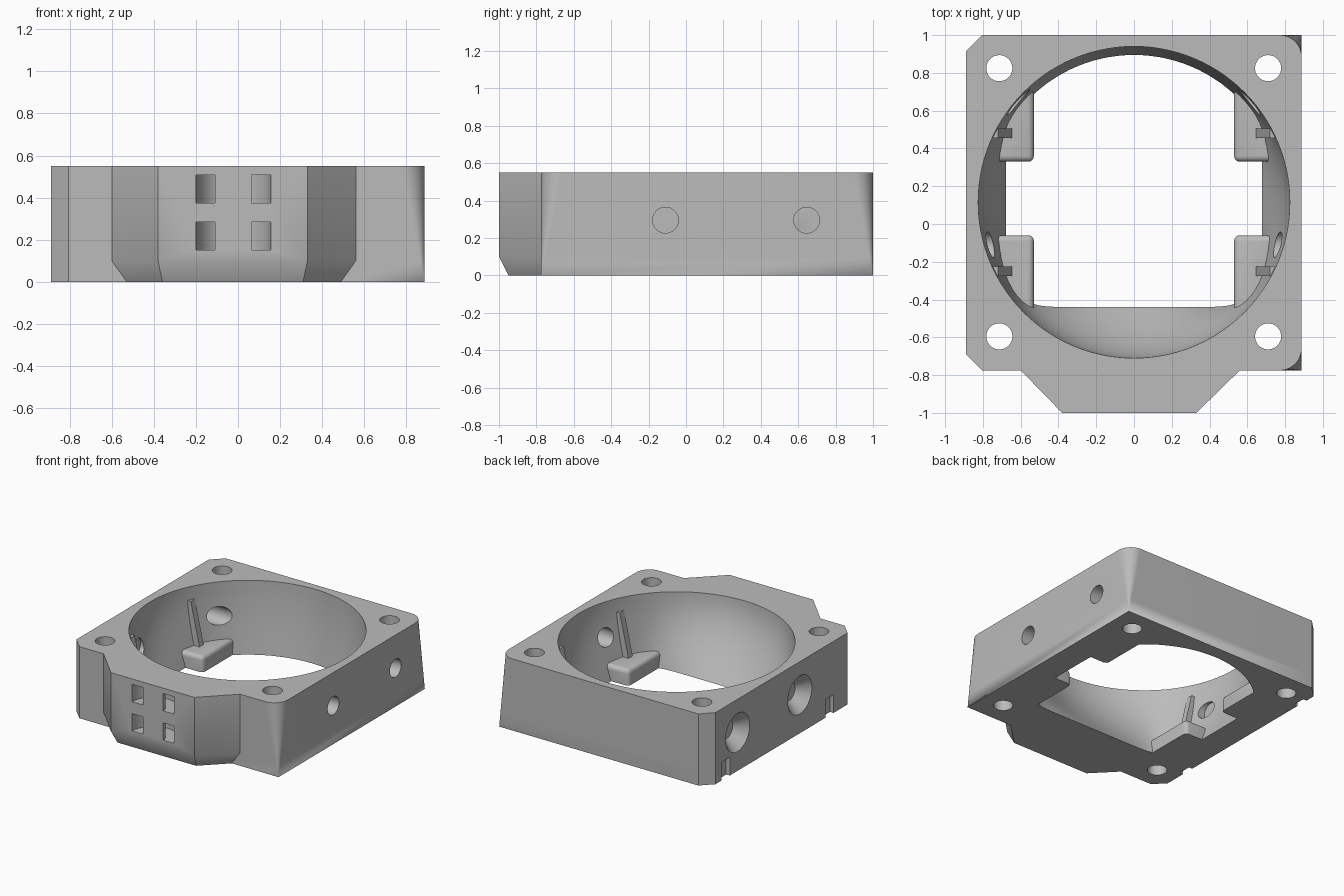
import bpy, bmesh, math
from mathutils import Matrix

cube = bpy.data.objects.get("Cube")
if cube:
    bpy.data.objects.remove(cube, do_unlink=True)

H = 0.55            # housing height
CY = 0.115          # bowl centre
grey = bpy.data.materials.new("plain grey")
grey.use_nodes = True
grey.diffuse_color = (0.5, 0.5, 0.5, 1)
grey.node_tree.nodes["Principled BSDF"].inputs["Base Color"].default_value = (0.5, 0.5, 0.5, 1)


def finish(bm, name):
    bmesh.ops.remove_doubles(bm, verts=bm.verts, dist=1e-5)
    bmesh.ops.recalc_face_normals(bm, faces=bm.faces)
    mesh = bpy.data.meshes.new(name)
    bm.to_mesh(mesh)
    bm.free()
    mesh.materials.append(grey)
    ob = bpy.data.objects.new(name, mesh)
    bpy.context.collection.objects.link(ob)
    return ob


def loft(name, rings, closed=False):
    """Skin a stack of equal rings, capping the ends or closing the loop."""
    bm = bmesh.new()
    rows = [[bm.verts.new(p) for p in ring] for ring in rings]
    n = len(rows[0])
    pairs = list(zip(rows, rows[1:]))
    if closed:
        pairs.append((rows[-1], rows[0]))
    else:
        bm.faces.new(rows[0][::-1])
        bm.faces.new(rows[-1])
    for a, b in pairs:
        for i in range(n):
            j = (i + 1) % n
            bm.faces.new((a[i], a[j], b[j], b[i]))
    return finish(bm, name)


def box(name, x, y, z, bevel=0):
    bm = bmesh.new()
    bmesh.ops.create_cube(bm, size=1)
    for v in bm.verts:
        v.co = [lo + (c + 0.5) * (hi - lo) for c, (lo, hi) in zip(v.co, (x, y, z))]
    if bevel:
        edges = [e for e in bm.edges if max(v.co.z for v in e.verts) > z[0] + 0.001]
        bmesh.ops.bevel(bm, geom=edges, offset=bevel, segments=4, profile=0.5, affect='EDGES')
    return finish(bm, name)


def rod(name, centre, r1, r2, depth, axis):
    bm = bmesh.new()
    turn = Matrix.Rotation(math.pi / 2, 4, 'Y') if axis == 'X' else Matrix()
    bmesh.ops.create_cone(bm, cap_ends=True, segments=40, radius1=r1, radius2=r2,
                          depth=depth, matrix=Matrix.Translation(centre) @ turn)
    return finish(bm, name)


def combine(target, tool, operation):
    mod = target.modifiers.new("combine", 'BOOLEAN')
    mod.operation, mod.object, mod.solver = operation, tool, 'EXACT'
    bpy.context.view_layer.objects.active = target
    bpy.ops.object.modifier_apply(modifier=mod.name)
    bpy.data.objects.remove(tool, do_unlink=True)


# Housing outline with chamfered, tapering and protruding corners
def outline(z):
    r = 0.115 * z / H
    d = 0.05 * max(0, 1 - z / 0.1)
    k = d * math.tan(math.pi / 8)
    s = d * math.sqrt(2)
    pts = [(-0.6 + s, -0.775), (-0.38 + k, -1 + d), (0.33 - k, -1 + d), (0.56 - s, -0.775)]
    for y, sy, start in ((-0.775, 1, -90), (1.0, -1, 0)):
        for i in range(13):
            a = math.radians(start + 90 * i / 12)
            pts.append((0.887 - r + r * math.cos(a), y + sy * r + r * math.sin(a)))
    pts += [(-0.805, 1), (-0.89, 0.915), (-0.89, -0.69), (-0.805, -0.775)]
    return [(x, y, z) for x, y in pts]


housing = loft("housing", [outline(z) for z in (0, 0.1, H)])


# Bowl opening: round at the top, flattened at the front and sides below
def bowl_ring(z):
    t = math.sin(min(max(z / H, 0), 1) * math.pi / 2)
    ring = []
    for i in range(112):
        a = 2 * math.pi * i / 112
        c, s = math.cos(a), math.sin(a)
        limits = [1 / 0.78, abs(c) / 0.68, max(0, -s) / 0.555]
        low = sum(q ** 24 for q in limits) ** (-1 / 24)
        r = low + (0.825 - low) * t
        ring.append((r * c, CY + r * s, z))
    return ring


levels = [-0.03] + [H * i / 12 for i in range(13)] + [H + 0.03]
combine(housing, loft("bowl_cutter", [bowl_ring(z) for z in levels]), 'DIFFERENCE')

# Support pads and upright ribs inside the bowl
for s in (-1, 1):
    for y0, y1, rib in ((-0.53, -0.06, -0.25), (0.33, 0.72, 0.48)):
        xs = sorted((s * 0.53, s * 0.8))
        combine(housing, box("pad", xs, (y0, y1), (0, 0.12), 0.03), 'UNION')
        profile = [(0.63, 0.05), (0.72, 0.45), (0.8, 0.45), (0.8, 0.05)]
        rings = [[(s * x, rib + w, z) for x, z in profile] for w in (-0.025, 0.025)]
        combine(housing, loft("rib", rings), 'UNION')

# Vertical screw holes
for x in (-0.713, 0.71):
    for y in (-0.595, 0.825):
        combine(housing, rod("screw_hole", (x, y, 0.3), 0.069, 0.069, 1, 'Z'), 'DIFFERENCE')

# Cross holes, countersunk on one side
for y in (-0.11, 0.645):
    combine(housing, rod("cross_hole", (0, y, 0.295), 0.069, 0.069, 2, 'X'), 'DIFFERENCE')
    combine(housing, rod("countersink", (-0.85, y, 0.295), 0.155, 0.069, 0.1, 'X'), 'DIFFERENCE')

# Shallow notches at the foot of the countersunk side
for y in (-0.47, 0.79):
    combine(housing, box("notch", (-0.95, -0.86), (y - 0.05, y + 0.05), (-0.05, 0.14)), 'DIFFERENCE')

# Curved tie channels opening through the front
for z0, z1 in ((0.15, 0.283), (0.375, 0.508)):
    section = [(0.087, z0), (0.178, z0), (0.178, z1), (0.087, z1)]
    rings = []
    for i in range(48):
        a = 2 * math.pi * i / 48
        rings.append([(-0.022 + r * math.cos(a), -1 + r * math.sin(a), z) for r, z in section])
    combine(housing, loft("tie_channel", rings, closed=True), 'DIFFERENCE')

# Smooth curved walls, keep machined edges crisp
bpy.ops.object.select_all(action='DESELECT')
housing.select_set(True)
bpy.context.view_layer.objects.active = housing
bpy.ops.object.shade_smooth_by_angle(angle=math.radians(30))
